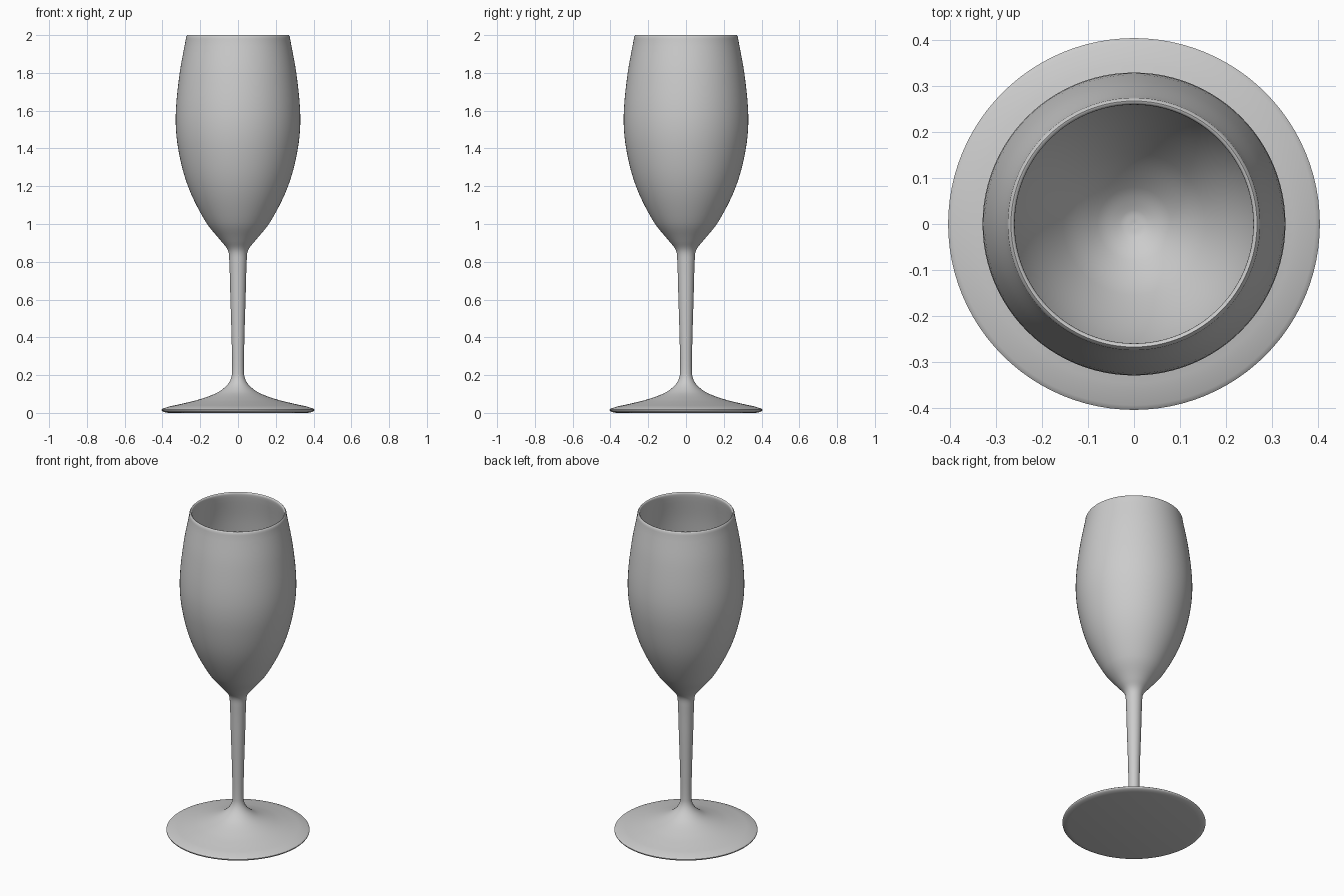
import bpy
import bmesh
import math
from mathutils import Vector
from mathutils.geometry import interpolate_bezier

SEGMENTS = 96

cube = bpy.data.objects.get("Cube")
if cube:
    bpy.data.objects.remove(cube, do_unlink=True)

glass = bpy.data.materials.new("plain_grey")
glass.use_nodes = True
grey = (0.6, 0.6, 0.6, 1)
glass.diffuse_color = grey
glass.node_tree.nodes["Principled BSDF"].inputs["Base Color"].default_value = grey


def smooth_path(points, steps=6):
    """Run a rounded curve through (radius, height) points."""
    pts = [Vector((r, 0, z)) for r, z in points]
    last = len(pts) - 1
    tangents = [(pts[min(i + 1, last)] - pts[max(i - 1, 0)]).normalized()
                for i in range(last + 1)]
    path = []
    for i in range(last):
        a, b = pts[i], pts[i + 1]
        reach = (b - a).length / 3
        path += interpolate_bezier(a, a + tangents[i] * reach,
                                   b - tangents[i + 1] * reach, b, steps)[:-1]
    return path + [pts[-1]]


def lathe(name, path):
    """Spin a profile about the vertical axis."""
    bm = bmesh.new()
    verts = [bm.verts.new(p) for p in path]
    edges = [bm.edges.new(pair) for pair in zip(verts, verts[1:])]
    bmesh.ops.spin(bm, geom=verts + edges, cent=(0, 0, 0), axis=(0, 0, 1),
                   angle=math.tau, steps=SEGMENTS, use_duplicate=False)
    bmesh.ops.remove_doubles(bm, verts=bm.verts, dist=0.0001)
    bmesh.ops.recalc_face_normals(bm, faces=bm.faces)
    mesh = bpy.data.meshes.new(name)
    bm.to_mesh(mesh)
    bm.free()
    mesh.materials.append(glass)
    obj = bpy.data.objects.new(name, mesh)
    bpy.context.collection.objects.link(obj)
    bpy.ops.object.select_all(action='DESELECT')
    obj.select_set(True)
    bpy.context.view_layer.objects.active = obj
    bpy.ops.object.shade_smooth_by_angle(angle=math.radians(40))
    return obj


# Flat underside and thin rounded edge of the foot
underside = [Vector((0, 0, 0)), Vector((0.37, 0, 0))]
foot_edge = smooth_path([(0.385, 0.003), (0.402, 0.01), (0.405, 0.018), (0.395, 0.024)], 3)

# Foot flaring up into the stem, then out into the bowl
outside = smooth_path([
    (0.36, 0.035), (0.29, 0.05), (0.21, 0.07), (0.12, 0.102), (0.07, 0.135),
    (0.042, 0.17), (0.032, 0.21), (0.034, 0.4), (0.04, 0.6), (0.046, 0.8),
    (0.053, 0.86), (0.09, 0.91), (0.17, 1.01), (0.265, 1.2), (0.317, 1.4),
    (0.33, 1.57), (0.31, 1.79), (0.276, 1.98)])

# Rounded lip
lip = smooth_path([(0.275, 1.99), (0.268, 2.0), (0.261, 1.995), (0.26, 1.985)], 3)

# Hollow inside of the bowl
inside = smooth_path([
    (0.262, 1.97), (0.295, 1.79), (0.314, 1.57), (0.301, 1.4), (0.249, 1.2),
    (0.155, 1.02), (0.08, 0.935), (0.03, 0.905), (0, 0.9)])

lathe("stemmed_glass", underside + foot_edge + outside + lip + inside)
